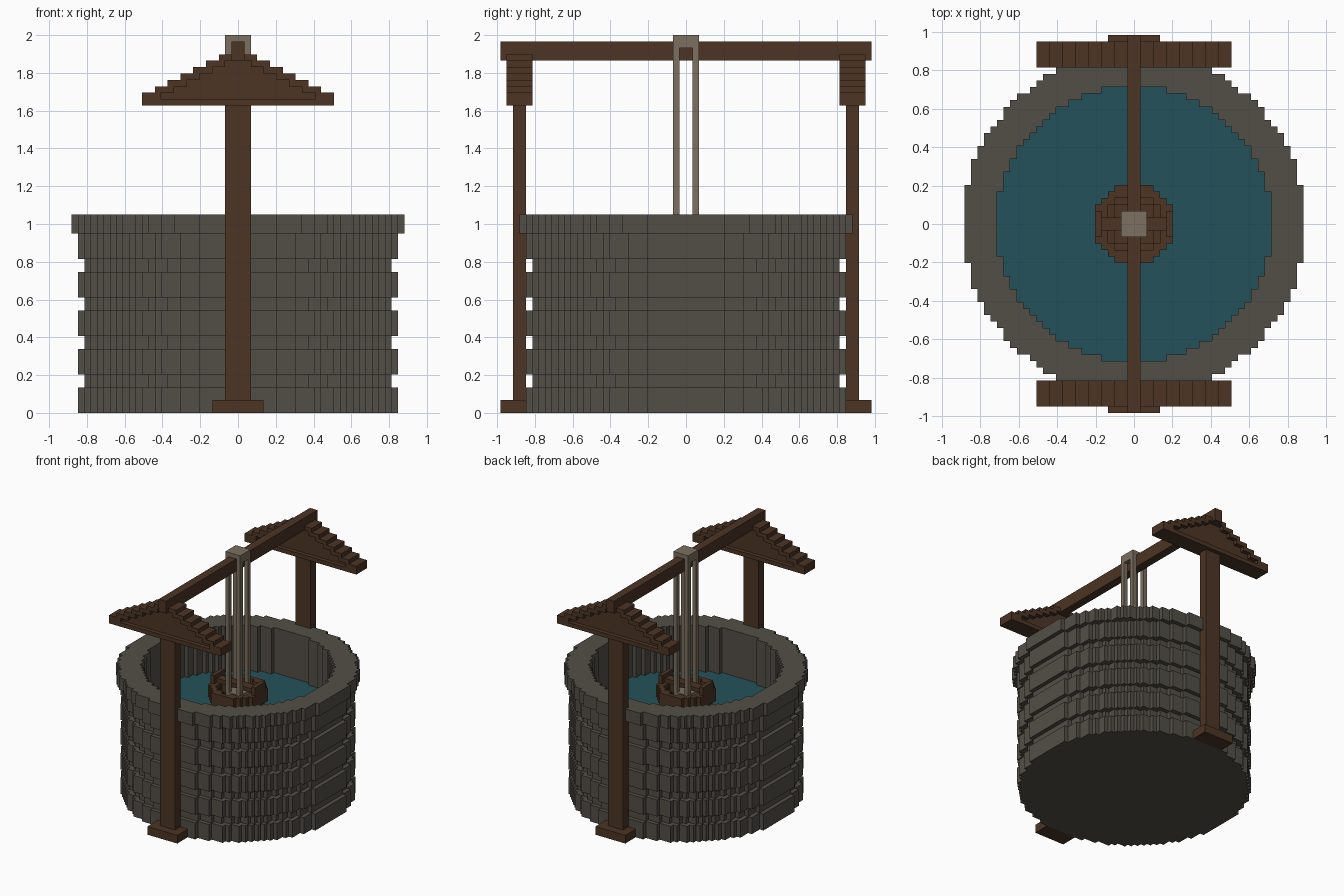
import bpy
import bmesh
from math import floor, hypot

U = 2 / 59  # edge length of one block

if "Cube" in bpy.data.objects:
    bpy.data.objects.remove(bpy.data.objects["Cube"])


def material(name, rgb):
    mat = bpy.data.materials.new(name)
    mat.use_nodes = True
    mat.diffuse_color = (*rgb, 1)
    bsdf = mat.node_tree.nodes["Principled BSDF"]
    bsdf.inputs["Base Color"].default_value = (*rgb, 1)
    bsdf.inputs["Roughness"].default_value = 0.9
    return mat


STONE = material("grey stone", (0.086, 0.078, 0.062))
WOOD = material("dark brown wood", (0.072, 0.035, 0.018))
ROPE = material("tan rope", (0.2, 0.16, 0.115))
WATER = material("teal water", (0.018, 0.083, 0.102))


def finish(bm, name, mat):
    bmesh.ops.remove_doubles(bm, verts=bm.verts, dist=U / 100)
    bmesh.ops.recalc_face_normals(bm, faces=bm.faces)
    bmesh.ops.scale(bm, vec=(U, U, U), verts=bm.verts)
    mesh = bpy.data.meshes.new(name)
    bm.to_mesh(mesh)
    bm.free()
    mesh.materials.append(mat)
    obj = bpy.data.objects.new(name, mesh)
    bpy.context.collection.objects.link(obj)
    return obj


def add_box(bm, x, y, z):
    """Box from three (low, high) ranges in block units."""
    verts = bmesh.ops.create_cube(bm, size=1)["verts"]
    for v in verts:
        v.co = [r[0] if c < 0 else r[1] for c, r in zip(v.co, (x, y, z))]


def boxes(name, mat, *ranges):
    bm = bmesh.new()
    for r in ranges:
        add_box(bm, *r)
    return finish(bm, name, mat)


def ring(outer, inner=0):
    """Grid cells whose centres lie between two radii."""
    n = floor(outer) + 1
    return {(i, j) for i in range(-n, n) for j in range(-n, n)
            if inner <= hypot(i + 0.5, j + 0.5) < outer}


def stack(name, mat, layers):
    """Blocky solid from (z0, z1, cells) layers, with only its outer skin."""
    bm = bmesh.new()

    def quad(*points):
        bm.faces.new([bm.verts.new(p) for p in points])

    for n, (a, b, cells) in enumerate(layers):
        below = layers[n - 1][2] if n else set()
        above = layers[n + 1][2] if n + 1 < len(layers) else set()
        for i, j in cells:
            corners = [(i, j), (i + 1, j), (i + 1, j + 1), (i, j + 1)]
            sides = [(i, j - 1), (i + 1, j), (i, j + 1), (i - 1, j)]
            for s, side in enumerate(sides):
                if side not in cells:
                    p, q = corners[s], corners[(s + 1) % 4]
                    quad((*p, a), (*q, a), (*q, b), (*p, b))
            if (i, j) not in above:
                quad(*[(*c, b) for c in corners])
            if (i, j) not in below:
                quad(*[(*c, a) for c in reversed(corners)])
    return finish(bm, name, mat)


# Stone wall: wide and narrow courses, solid floor, overhanging rim
HOLE = 21.1
layers = [(0, 4, ring(25.3))]
for z in range(4, 28, 6):
    layers.append((z, z + 2, ring(24.3, HOLE)))
    layers.append((z + 2, z + 6, ring(25.3, HOLE)))
layers.append((28, 31, ring(26.3, HOLE)))
stack("stone_wall", STONE, layers)

# Water surface
stack("water", WATER, [(19, 20, ring(HOLE))])

# Bucket with raised lugs and a handle bar
stack("bucket", WOOD, [(20, 21, ring(4.3)),
                       (21, 23, ring(5.3, 3.6)),
                       (23, 26, ring(6.3, 4.6))])
for side, s in (("left", 1), ("right", -1)):
    boxes(side + "_bucket_lug", WOOD,
          (sorted((5 * s, 6 * s)), (-2, 2), (26, 28)))
boxes("bucket_handle", WOOD, ((-5, 5), (-1, 1), (26, 27)))

# Rope loop: four strands joined over the beam and under the handle
strands = [((x, x + 1), (y, y + 1), (25, 58)) for x in (-2, 1) for y in (-2, 1)]
links = [((x, x + 1), (-1, 1), (57, 58)) for x in (-2, 1)]
caps = [((-2, 2), (-2, 2), (z, z + 1)) for z in (24, 58)]
boxes("rope", ROPE, *strands, *links, *caps)

# Ridge beam
boxes("ridge_beam", WOOD, ((-1, 1), (-29, 29), (55, 58)))

# Posts, feet and stepped gables at both ends
for end, s in (("front", -1), ("back", 1)):
    def depth(a, b):
        return sorted((a * s, b * s))

    boxes(end + "_post", WOOD, ((-2, 2), depth(25, 27), (2, 49)))
    boxes(end + "_foot", WOOD, ((-4, 4), depth(25, 29), (0, 2)))

    # Inset triangular panel
    boxes(end + "_gable_panel", WOOD,
          *[((2 * n - 12, 12 - 2 * n), depth(25, 27), (49 + n, 50 + n))
            for n in range(6)])

    # Tie bar and the stepped roof edges around the panel
    parts = [((-15, 15), depth(24, 28), (48, 49))]
    for n in range(7):
        outer, inner = (15 if n == 0 else 15 - 2 * n), 12 - 2 * n
        parts.append(((-outer, -inner), depth(24, 28), (49 + n, 50 + n)))
        parts.append(((inner, outer), depth(24, 28), (49 + n, 50 + n)))
    boxes(end + "_gable_roof", WOOD, *parts)
